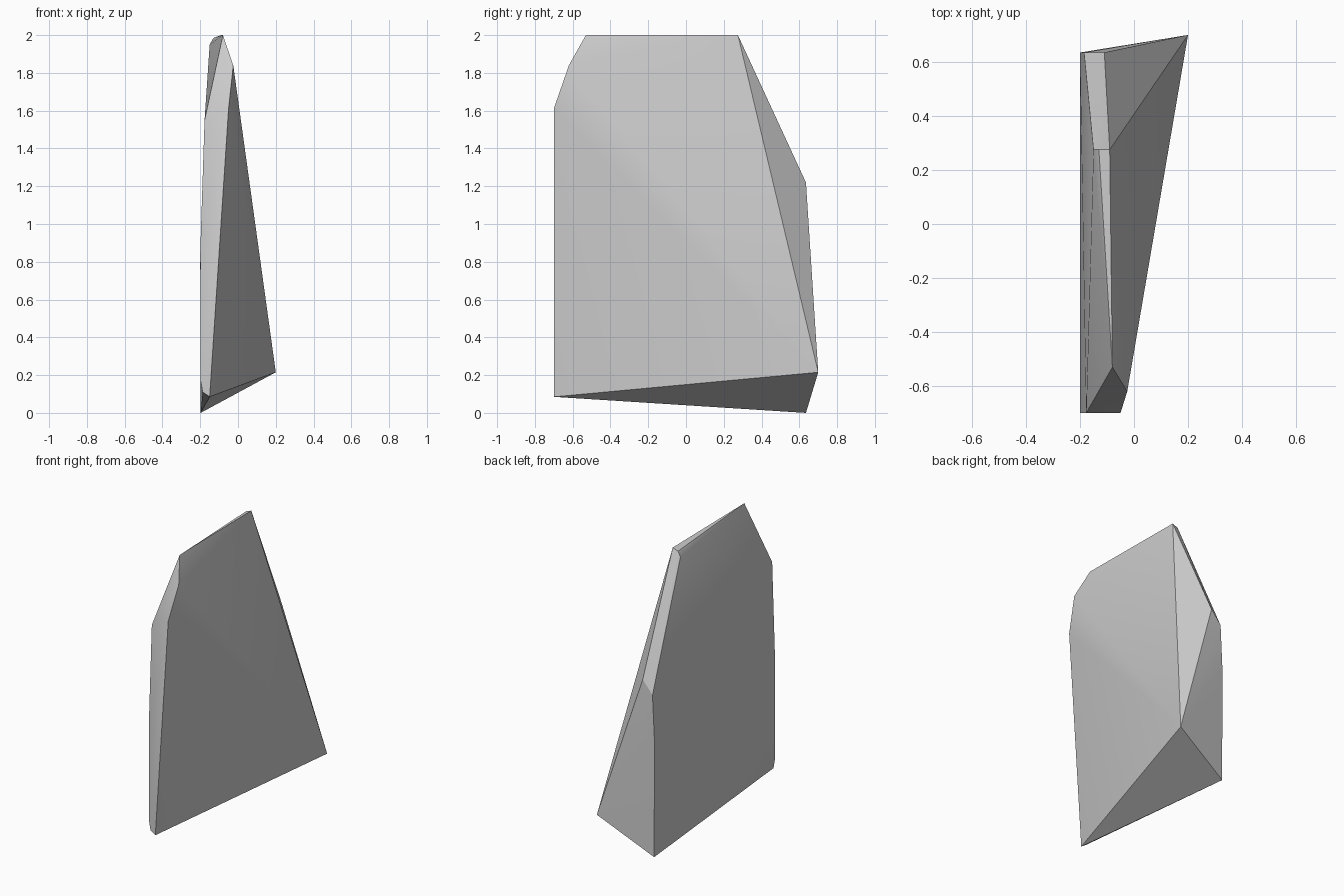
import bpy, bmesh, math

cube = bpy.data.objects.get("Cube")
if cube:
    bpy.data.objects.remove(cube, do_unlink=True)

# Plain grey stone
stone = bpy.data.materials.new("grey_stone")
stone.use_nodes = True
grey = (0.6, 0.6, 0.6, 1)
stone.diffuse_color = grey
stone.node_tree.nodes["Principled BSDF"].inputs["Base Color"].default_value = grey

FRONT, BACK, CREST, TOP = -0.7, 0.635, 0.275, 2.0

# Corner profiles of the slab, each a list of (x, z) at one depth y
front_face = [(-0.15, 0.085), (-0.187, 0.11), (-0.198, 0.17),
              (-0.2, 0.85), (-0.177, 1.55), (-0.05, 1.61)]
back_face = [(-0.198, 0), (-0.2, 0.82), (-0.185, 1.13), (-0.11, 1.22)]
crest = [(-0.15, 1.95), (-0.13, 1.985), (-0.09, TOP)]

corners = [(x, y, z) for y, profile in ((FRONT, front_face), (BACK, back_face), (CREST, crest))
           for x, z in profile]
corners += [(-0.08, -0.53, TOP),     # front end of the top ridge
            (-0.025, -0.62, 1.84),   # chipped front shoulder
            (0.2, 0.7, 0.215)]       # flared foot

# Stretch a faceted skin over the corners
bm = bmesh.new()
for c in corners:
    bm.verts.new(c)
hull = bmesh.ops.convex_hull(bm, input=bm.verts)
loose = [v for v in bm.verts if not v.link_faces]
bmesh.ops.delete(bm, geom=loose, context='VERTS')
bmesh.ops.recalc_face_normals(bm, faces=bm.faces)
mesh = bpy.data.meshes.new("stone_shard")
bm.to_mesh(mesh)
bm.free()
mesh.materials.append(stone)

shard = bpy.data.objects.new("stone_shard", mesh)
bpy.context.collection.objects.link(shard)

# Soft shading over shallow folds, crisp chipped edges
bpy.ops.object.select_all(action='DESELECT')
shard.select_set(True)
bpy.context.view_layer.objects.active = shard
bpy.ops.object.shade_smooth_by_angle(angle=math.radians(30))
